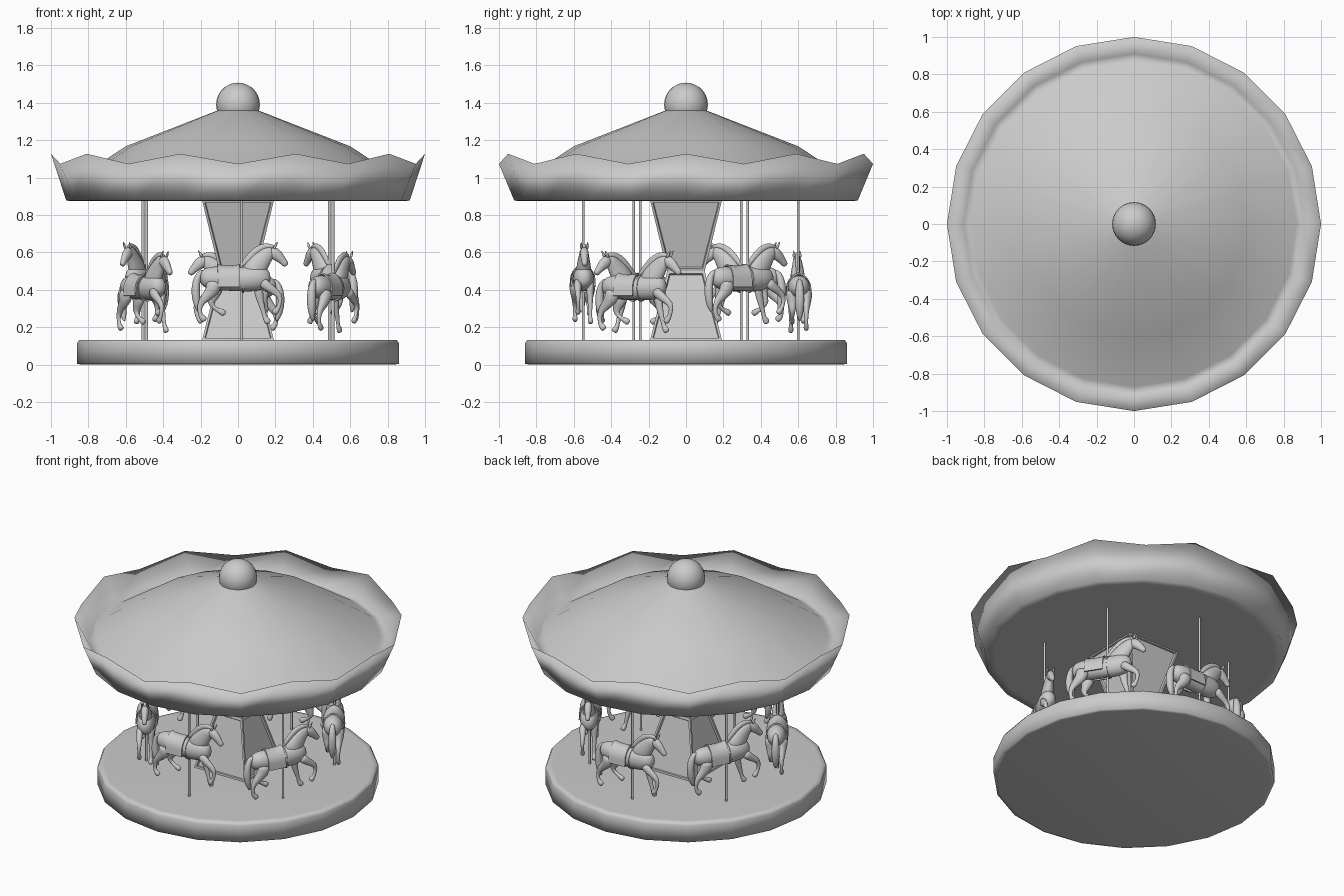
import bpy, bmesh, math
from mathutils import Vector, Matrix

cube = bpy.data.objects.get("Cube")
if cube:
    bpy.data.objects.remove(cube)

grey = bpy.data.materials.new("plain_grey")
grey.use_nodes = True
GREY = (0.6, 0.6, 0.6, 1)
grey.diffuse_color = GREY
grey.node_tree.nodes["Principled BSDF"].inputs["Base Color"].default_value = GREY


def make_mesh(name, bm, smooth=True):
    bmesh.ops.recalc_face_normals(bm, faces=bm.faces)
    mesh = bpy.data.meshes.new(name)
    bm.to_mesh(mesh)
    bm.free()
    mesh.materials.append(grey)
    for f in mesh.polygons:
        f.use_smooth = smooth
    return mesh


def place(name, mesh, matrix=Matrix(), subsurf=0):
    ob = bpy.data.objects.new(name, mesh)
    bpy.context.collection.objects.link(ob)
    ob.matrix_world = matrix
    if subsurf:
        ob.modifiers.new("Smooth", "SUBSURF").levels = subsurf
        ob.modifiers["Smooth"].render_levels = subsurf
    return ob


def bridge(bm, rings, caps=True):
    """Skin a list of closed vertex rings."""
    n = len(rings[0])
    for a, b in zip(rings, rings[1:]):
        for i in range(n):
            j = (i + 1) % n
            bm.faces.new((a[i], a[j], b[j], b[i]))
    if caps:
        bm.faces.new(rings[0])
        bm.faces.new(rings[-1])


def turned(name, profile, sides=20, wave=None):
    """Revolve (radius, z) points; wave = (row, amount) zigzags one row."""
    bm = bmesh.new()
    rings = []
    for row, (r, z) in enumerate(profile):
        ring = []
        for i in range(sides):
            a = math.tau * i / sides
            dz = (wave[1] if i % 2 == 0 else -wave[1]) if wave and row == wave[0] else 0
            ring.append(bm.verts.new((r * math.cos(a), r * math.sin(a), z + dz)))
        rings.append(ring)
    bridge(bm, rings)
    return place(name, make_mesh(name, bm))


def loft(bm, path, y=0, sides=8):
    """Tube in the xz plane through (x, z, half width, half depth) stations."""
    pts = [Vector((p[0], y, p[1])) for p in path]
    rings = []
    for k, p in enumerate(path):
        t = (pts[min(k + 1, len(pts) - 1)] - pts[max(k - 1, 0)]).normalized()
        up = t.cross(Vector((0, 1, 0)))
        rings.append([bm.verts.new(pts[k] + Vector((0, p[2] * math.cos(a), 0)) + up * p[3] * math.sin(a))
                      for a in (math.tau * i / sides for i in range(sides))])
    bridge(bm, rings)


# Platform, canopy and finial
turned("platform", [(0.84, 0), (0.86, 0.004), (0.86, 0.115), (0.85, 0.13), (0.82, 0.131)])
turned("canopy", [(0.86, 0.875), (0.918, 0.876), (1.0, 1.1), (0.91, 0.98), (0.87, 0.99),
                  (0.6, 1.167), (0.11, 1.358), (0.02, 1.38)], wave=(2, 0.027))
bm = bmesh.new()
bmesh.ops.create_uvsphere(bm, u_segments=24, v_segments=14, radius=0.117)
place("finial", make_mesh("finial", bm), Matrix.Translation((0, 0, 1.39)))

# Square waisted column with recessed panels
bm = bmesh.new()
rings = [[bm.verts.new((sx * w, sy * w, z)) for sx, sy in ((-1, -1), (1, -1), (1, 1), (-1, 1))]
         for w, z in ((0.192, 0.13), (0.1, 0.5), (0.192, 0.878))]
bridge(bm, rings)
panels = [f for f in bm.faces if abs(f.normal.z) < 0.9 and len({round(v.co.z, 2) for v in f.verts}) > 1]
bmesh.ops.recalc_face_normals(bm, faces=bm.faces)
bmesh.ops.inset_individual(bm, faces=panels, thickness=0.018)
bmesh.ops.inset_individual(bm, faces=panels, thickness=0.006, depth=-0.012)
place("column", make_mesh("column", bm, False))

# Horse body, neck and head, facing +x
body = bmesh.new()
loft(body, [(-0.225, 0.465, .02, .025), (-0.205, 0.465, .048, .052), (-0.15, 0.462, .064, .07),
            (-0.07, 0.456, .06, .063), (0.01, 0.455, .06, .068), (0.08, 0.462, .06, .074),
            (0.13, 0.466, .046, .056), (0.155, 0.468, .02, .028)], sides=12)
loft(body, [(0.03, 0.465, .045, .06), (0.075, 0.515, .045, .068), (0.108, 0.562, .034, .056),
            (0.14, 0.596, .027, .042), (0.172, 0.612, .022, .03)])
loft(body, [(0.148, 0.61, .018, .022), (0.165, 0.602, .026, .036), (0.193, 0.582, .026, .034),
            (0.218, 0.556, .018, .022), (0.234, 0.537, .017, .02), (0.24, 0.528, .01, .012)])
for s in (-1, 1):
    loft(body, [(0.17, 0.618, .009, .01), (0.181, 0.638, .008, .009), (0.193, 0.658, .001, .001)], s * 0.017, 6)
horse = {"body": make_mesh("horse_body", body)}

# Legs: (x, z) joints from shoulder or hip down to the hoof
legs = bmesh.new()
FORE = (.036, .026, .018, .012, .013, .019, .02)
HIND = (.055, .042, .02, .013, .013, .019, .02)
for y, widths, joints in (
        (-0.034, FORE, ((.1, .45), (.15, .405), (.208, .372), (.204, .325), (.19, .296), (.184, .29), (.168, .27))),
        (0.034, FORE, ((.09, .45), (.09, .385), (.105, .325), (.12, .275), (.125, .25), (.135, .24), (.145, .217))),
        (-0.036, HIND, ((-.15, .455), (-.15, .39), (-.222, .34), (-.228, .29), (-.222, .262), (-.212, .252), (-.195, .232))),
        (0.036, HIND, ((-.15, .455), (-.13, .385), (-.175, .332), (-.145, .302), (-.12, .287), (-.11, .285), (-.085, .268)))):
    loft(legs, [(x, z, w * 0.8, w) for (x, z), w in zip(joints, widths)], y)
horse["legs"] = make_mesh("horse_legs", legs)

# Mane and tail
hair = bmesh.new()
loft(hair, [(-0.01, .522, .008, .01), (0.03, .56, .013, .02), (0.065, .6, .014, .022),
            (0.105, .628, .014, .02), (0.145, .636, .013, .016), (0.18, .625, .008, .01)])
loft(hair, [(-0.2, .5, .012, .012), (-0.228, .488, .018, .018), (-0.245, .44, .026, .024),
            (-0.247, .38, .028, .026), (-0.24, .32, .022, .022), (-0.225, .275, .005, .006)])
horse["mane_and_tail"] = make_mesh("horse_hair", hair)

# Saddle cloth draped over the back, raised seat and girth
saddle = bmesh.new()
rows = []
for x, lift in ((-0.13, .014), (-0.115, .008), (-0.07, .004), (-0.03, .007), (-0.012, .014)):
    row = []
    for i in range(11):
        a = math.pi * i / 10
        top = lift * max(0, math.sin(a)) ** 4
        row.append(saddle.verts.new((x, 0.066 * math.cos(a), 0.456 + (0.069 + top) * math.sin(a))))
    row.insert(0, saddle.verts.new((x, 0.068, 0.415)))
    row.append(saddle.verts.new((x, -0.068, 0.415)))
    rows.append(row)
for a, b in zip(rows, rows[1:]):
    for i in range(len(a) - 1):
        saddle.faces.new((a[i], a[i + 1], b[i + 1], b[i]))
bmesh.ops.recalc_face_normals(saddle, faces=saddle.faces)
bmesh.ops.solidify(saddle, geom=saddle.faces[:], thickness=0.008)
loft(saddle, [(0.0, .455, .063, .071), (0.012, .455, .063, .072)], sides=16)
horse["saddle"] = make_mesh("horse_saddle", saddle)

# Pole shared by all horses
pole = bmesh.new()
bmesh.ops.create_cone(pole, cap_ends=True, segments=10, radius1=0.0075, radius2=0.0075, depth=0.75)
pole = make_mesh("pole", pole)

# Ring of six horses, alternately high and low
for k in range(6):
    a = math.radians(-88 + 60 * k)
    spot = Matrix.Translation((0.575 * math.cos(a), 0.025 + 0.575 * math.sin(a), 0))
    place(f"pole_{k + 1}", pole, spot @ Matrix.Translation((0, 0, 0.503)))
    pose = spot @ Matrix.Translation((0, 0, -0.047 * (k % 2))) @ Matrix.Rotation(a + math.pi / 2, 4, "Z")
    for part, mesh in horse.items():
        place(f"horse_{part}_{k + 1}", mesh, pose, 0 if part == "saddle" else 1)

for ob in bpy.context.scene.objects:
    if ob.type == "MESH" and ("saddle" in ob.name or "pole" in ob.name):
        ob.select_set(True)
        bpy.context.view_layer.objects.active = ob
bpy.ops.object.shade_smooth_by_angle(angle=math.radians(40))
